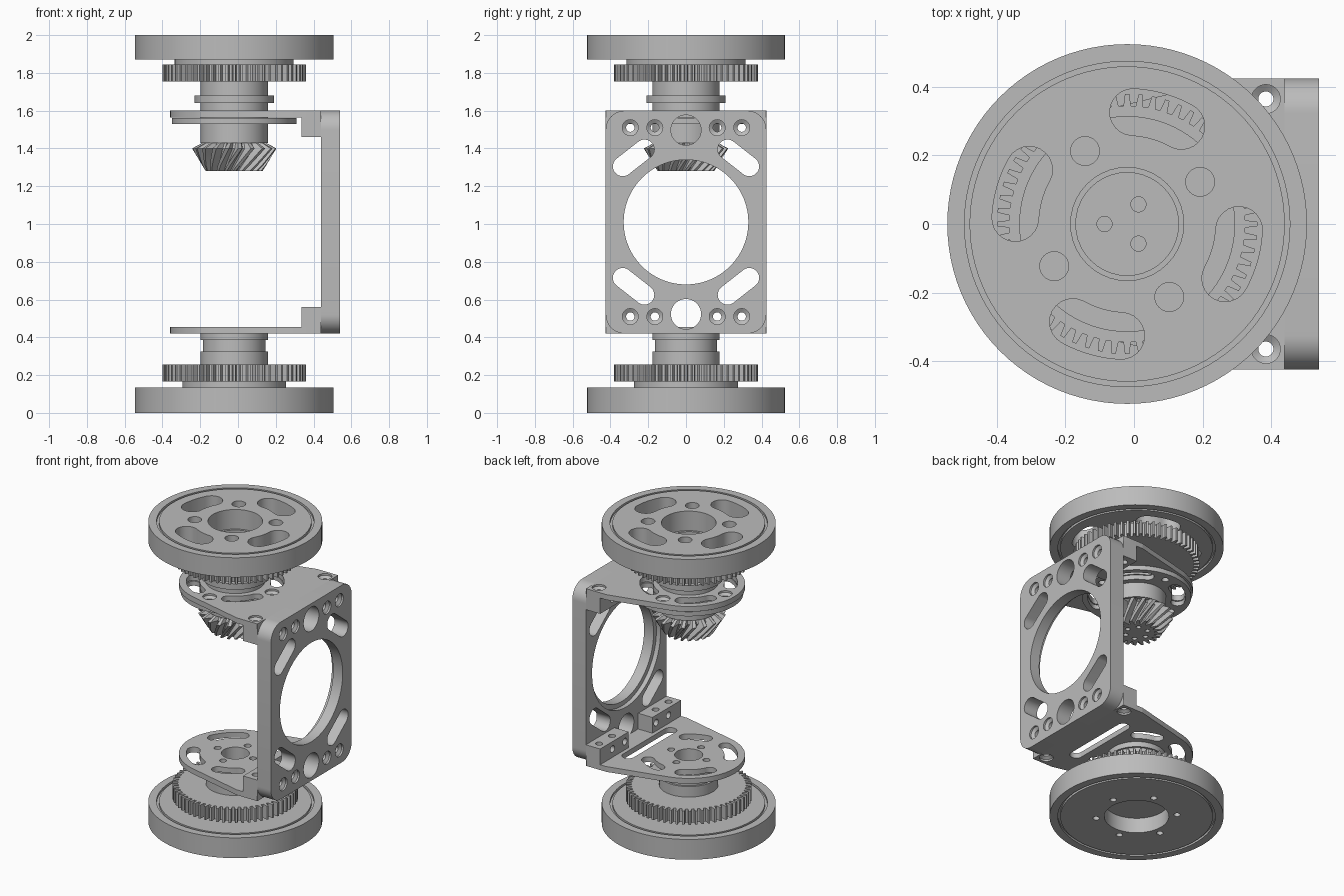
import bpy, bmesh
from math import sin, cos, pi, radians
from mathutils import Matrix, Vector, geometry

if "Cube" in bpy.data.objects:
    bpy.data.objects.remove(bpy.data.objects["Cube"])

AX = -0.02                                   # x of the rotation axis
MID = 1.01                                   # mid height of the bracket
grey = bpy.data.materials.new("machined_grey")
grey.use_nodes = True
grey.diffuse_color = (0.5, 0.5, 0.5, 1)
grey.node_tree.nodes["Principled BSDF"].inputs["Base Color"].default_value = (0.5, 0.5, 0.5, 1)
SIDEWAYS = Matrix(((0, 0, 1, 0), (1, 0, 0, 0), (0, 1, 0, 0), (0, 0, 0, 1)))
parts = []


# ---- shape helpers ----
def loft(name, rings, matrix=None):
    """Solid skinned through equal rings of points, capped at both ends."""
    bm = bmesh.new()
    loops = [[bm.verts.new(p) for p in ring] for ring in rings]
    n = len(loops[0])
    for a, b in zip(loops, loops[1:]):
        for i in range(n):
            j = (i + 1) % n
            bm.faces.new((a[i], a[j], b[j], b[i]))
    bm.faces.new(loops[0][::-1])
    bm.faces.new(loops[-1])
    bmesh.ops.recalc_face_normals(bm, faces=bm.faces)
    if matrix:
        bm.transform(matrix)
    mesh = bpy.data.meshes.new(name)
    bm.to_mesh(mesh)
    bm.free()
    mesh.materials.append(grey)
    obj = bpy.data.objects.new(name, mesh)
    bpy.context.collection.objects.link(obj)
    return obj


def circle(x, y, r, n=96):
    return [(x + r * cos(2 * pi * i / n), y + r * sin(2 * pi * i / n)) for i in range(n)]


def turned(name, profile, x=AX, y=0, n=96, matrix=None):
    return loft(name, [[(*p, z) for p in circle(x, y, r, n)] for r, z in profile], matrix)


def prism(name, outline, z0, z1, matrix=None):
    return loft(name, [[(*p, z) for p in outline] for z in (z0, z1)], matrix)


def hull(*circles):
    pts = [Vector(p) for c in circles for p in circle(*c, n=48)]
    return [pts[i] for i in geometry.convex_hull_2d(pts)]


def polar(r, degrees):
    return AX + r * cos(radians(degrees)), r * sin(radians(degrees))


def kidney(mid, half, r, w):
    """Arc-shaped slot with round ends."""
    pts = [polar(r + w, mid - half + half * i / 8) for i in range(17)]
    for end, start, back in ((mid + half, mid + half, 0), (mid - half, mid - half, 1)):
        cx, cy = polar(r, end)
        for i in range(1, 12):
            a = radians(start + 180 * back + 15 * i)
            pts.append((cx + w * cos(a), cy + w * sin(a)))
        if not back:
            pts += [polar(r - w, mid + half - half * i / 8) for i in range(17)]
    return pts


def toothed(n, root, tip, turn=0, fat=0.3):
    pitch = 2 * pi / n
    pts = []
    for k in range(n):
        for r, f in ((root, -fat), (tip, -0.16), (tip, 0.16), (root, fat)):
            a = turn + pitch * (k + f)
            pts.append((AX + r * cos(a), r * sin(a)))
    return pts


def cut(obj, cutters):
    for c in cutters:
        c.hide_render = True
        mod = obj.modifiers.new("cut", "BOOLEAN")
        mod.object, mod.operation, mod.solver = c, "DIFFERENCE", "EXACT"
    dg = bpy.context.evaluated_depsgraph_get()
    mesh = bpy.data.meshes.new_from_object(obj.evaluated_get(dg))
    obj.modifiers.clear()
    obj.data = mesh
    for c in cutters:
        bpy.data.objects.remove(c)
    parts.append(obj)


def bore(x, y, r, z0, z1, matrix=None):
    return turned("cutter", [(r, z0), (r, z1)], x, y, 40, matrix)


def countersunk(x, y, face, out, matrix=None):
    """Screw hole with its wide mouth at height `face`, opening along `out`."""
    prof = [(0.022, face - out * 0.2), (0.022, face - out * 0.025),
            (0.042, face - out * 0.012), (0.042, face + out * 0.02)]
    return turned("cutter", prof, x, y, 32, matrix)


def wheel_profile(z0, z1):
    g = 0.015
    return [(0.46, z0), (0.46, z0 + g), (0.475, z0 + g), (0.475, z0), (0.525, z0),
            (0.525, z1), (0.475, z1), (0.475, z1 - g), (0.46, z1 - g), (0.46, z1)]


# ---- upper wheel with kidney windows ----
cut(turned("upper_wheel", wheel_profile(1.87, 2.0)),
    [bore(AX, 0, 0.165, 1.8, 2.1)]
    + [prism("cutter", kidney(a, 13, 0.327, 0.068), 1.8, 2.1) for a in (74, 164, 254, 344)]
    + [bore(*polar(0.246, a), 0.042, 1.8, 2.1) for a in (30, 120, 210, 300)])

# ---- upper hub, collar and toothed ring ----
cut(turned("upper_hub", [(0.178, 1.43), (0.178, 1.64), (0.21, 1.64), (0.21, 1.68),
                         (0.178, 1.68), (0.178, 1.8), (0.315, 1.8), (0.315, 1.87)]),
    [bore(AX, 0, 0.15, 1.7, 2.0)]
    + [bore(*polar(0.066, a), 0.022, 1.6, 1.8) for a in (60, 180, 300)])
cut(prism("upper_gear", toothed(60, 0.345, 0.38), 1.755, 1.845), [bore(AX, 0, 0.155, 1.7, 1.9)])

# ---- spiral bevel pinion ----
rings = []
for z, root, tip, turn in ((1.28, 0.11, 0.15, 0), (1.31, 0.125, 0.17, 8), (1.34, 0.14, 0.187, 15),
                           (1.37, 0.155, 0.205, 21), (1.4, 0.17, 0.224, 26), (1.44, 0.14, 0.15, 28)):
    rings.append([(*p, z) for p in toothed(20, root, tip, radians(turn), 0.38)])
cut(loft("bevel_pinion", rings),
    [bore(*polar(0.07, a), 0.015, 1.2, 1.33) for a in range(0, 360, 60)])

# ---- lower wheel ----
cut(turned("lower_wheel", wheel_profile(0, 0.135)),
    [bore(AX, 0, 0.195, -0.1, 0.1)]
    + [bore(*polar(0.245, a), 0.02, -0.1, 0.1) for a in range(15, 375, 60)])

# ---- lower hub and toothed ring ----
cut(turned("lower_hub", [(0.275, 0.13), (0.275, 0.2), (0.178, 0.2), (0.178, 0.325),
                         (0.165, 0.325), (0.165, 0.385), (0.178, 0.385), (0.178, 0.42)]),
    [bore(AX, 0, 0.085, 0.34, 0.5)]
    + [bore(*polar(0.13, a), 0.022, 0.36, 0.5) for a in range(0, 360, 90)])
parts.append(prism("lower_gear", toothed(60, 0.345, 0.38), 0.165, 0.255))

# ---- bracket arms: round nose flaring to a square root ----
ARM = hull((AX, 0, 0.34), (0.29, 0.42, 0.005), (0.29, -0.42, 0.005),
           (0.435, 0.42, 0.005), (0.435, -0.42, 0.005))


def corner_screws(face, out):
    return [countersunk(0.385, s * 0.365, face, out) for s in (-1, 1)]


cut(prism("upper_arm", ARM, 1.565, 1.6),
    corner_screws(1.6, 1)
    + [prism("cutter", kidney(a, 20, 0.255, 0.04), 1.5, 1.7) for a in (45, 135, 225, 315)]
    + [countersunk(*polar(0.27, a), 1.6, 1) for a in range(0, 360, 90)])
cut(prism("lower_arm", ARM, 0.42, 0.455),
    corner_screws(0.42, -1)
    + [prism("cutter", kidney(a, h, 0.255, 0.04), 0.3, 0.6)
       for a, h in ((65, 14), (135, 20), (225, 20), (295, 14))]
    + [prism("cutter", hull((0.27, -0.22, 0.04), (0.27, 0.22, 0.04)), 0.3, 0.6)]
    + [bore(AX, 0, 0.085, 0.3, 0.6)]
    + [bore(*polar(0.13, a), 0.022, 0.3, 0.6) for a in range(0, 360, 90)])

# ---- clamp disc under the upper arm ----
cut(turned("clamp_disc", [(0.33, 1.53), (0.33, 1.56)]),
    [prism("cutter", kidney(a, 20, 0.255, 0.04), 1.4, 1.7) for a in (45, 135, 225, 315)]
    + [bore(*polar(0.27, a), 0.022, 1.4, 1.7) for a in range(0, 360, 90)])

# ---- mounting blocks in the four corners ----
for level, z0, z1 in (("lower", 0.455, 0.56), ("upper", 1.46, 1.565)):
    screw_z = 0.51 if level == "lower" else 1.51
    for side, s in (("left", 1), ("right", -1)):
        box = [(0.335, s * 0.125), (0.44, s * 0.125), (0.44, s * 0.425), (0.335, s * 0.425)]
        cut(prism(f"{level}_{side}_block", box, z0, z1),
            [bore(0.385, s * y, 0.022, z0 - 0.1, z1 + 0.1) for y in (0.365, 0.23)]
            + [bore(s * y, screw_z, 0.022, 0.2, 0.6, SIDEWAYS) for y in (0.165, 0.295)])

# ---- upright plate joining the arms ----
upright = prism("upright_plate", hull(*[(sy * 0.325, MID + sz * 0.49, 0.1)
                                        for sy in (-1, 1) for sz in (-1, 1)]), 0.44, 0.54, SIDEWAYS)
holes = [turned("cutter", [(0.36, 0.4), (0.36, 0.47), (0.33, 0.47), (0.33, 0.6)], 0, MID, 96, SIDEWAYS)]
for v in (-1, 1):
    holes.append(bore(0, MID + v * 0.487, 0.08, 0.3, 0.7, SIDEWAYS))
    for u in (-1, 1):
        slot = hull((u * 0.335, MID + v * 0.295, 0.052), (u * 0.22, MID + v * 0.385, 0.052))
        holes.append(prism("cutter", slot, 0.3, 0.7, SIDEWAYS))
        holes += [countersunk(u * y, MID + v * 0.5, 0.54, 1, SIDEWAYS) for y in (0.165, 0.295)]
cut(upright, holes)

# ---- smooth round walls, crisp machined edges ----
bpy.ops.object.select_all(action="DESELECT")
for obj in parts:
    obj.select_set(True)
bpy.context.view_layer.objects.active = parts[0]
bpy.ops.object.shade_smooth_by_angle(angle=radians(25))
